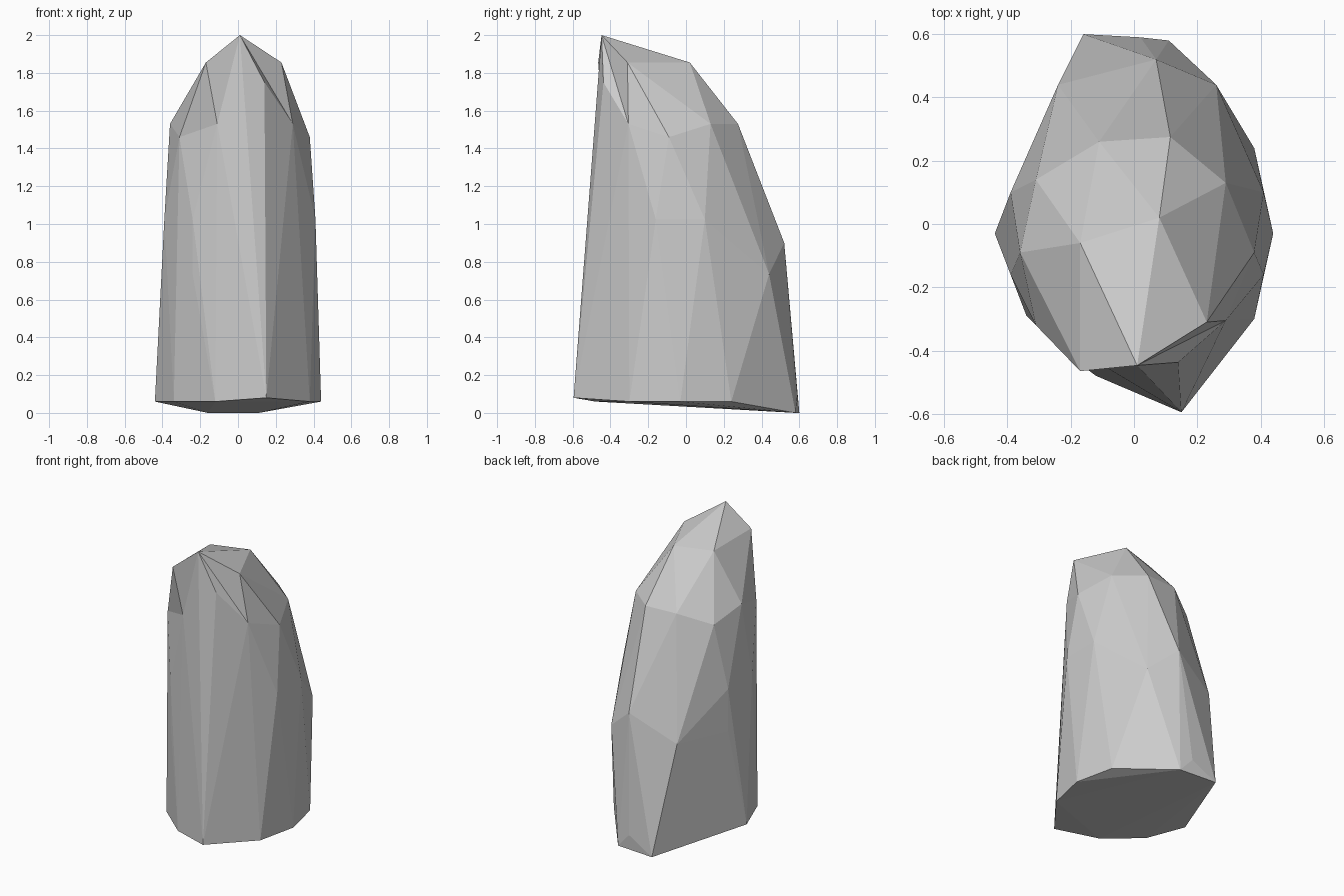
import bpy, bmesh
from mathutils import Vector

if "Cube" in bpy.data.objects:
    bpy.data.objects.remove(bpy.data.objects["Cube"])


def level(z, pts):
    return [Vector((x, y, z)) for x, y in pts]


# Foot of the stone, slightly tilted towards the back
points = level(0, [(-.16, .60), (.11, .58)])
points += level(.06, [(.38, .24), (.44, -.03), (.38, -.30), (-.12, -.48), (-.34, -.29), (-.44, -.03)])
points += level(.08, [(.15, -.595)]) + level(.10, [(.02, .59)])

# Waist: two similar levels with matching left and right sides
for z, back in ((.735, .44), (1.025, .32)):
    points += level(z, [(.41, .10), (.41, -.16), (-.39, .10), (-.39, -.16),
                        (.26, back), (-.24, back), (-.24, -.39)])
points += level(.90, [(.07, .52)])

# Shoulder
points += level(1.46, [(.38, -.09), (-.31, .14), (-.31, -.32)])
points += level(1.53, [(-.36, -.09), (-.11, .26), (.115, .275), (.29, .13), (.29, -.305), (-.11, -.44)])

# Crown: the front part overhangs a chipped ledge
points += level(1.855, [(.08, .02), (-.17, -.06)])
overhang = level(1.855, [(-.17, -.465), (.23, -.31)]) + level(1.75, [(.14, -.437)]) + level(2, [(.01, -.447)])

# Skin the facets with the overhang pulled back, then push it forward over the ledge
bm = bmesh.new()
for p in points:
    bm.verts.new(p)
pull = Vector((0, .1, 0))
lip = [bm.verts.new(p + pull) for p in overhang]
bmesh.ops.convex_hull(bm, input=bm.verts[:])
for v in lip:
    if v.is_valid:
        v.co -= pull
bmesh.ops.delete(bm, geom=[v for v in bm.verts if not v.link_faces], context='VERTS')
bmesh.ops.recalc_face_normals(bm, faces=bm.faces[:])

mesh = bpy.data.meshes.new("standing_stone")
bm.to_mesh(mesh)
bm.free()
stone = bpy.data.objects.new("standing_stone", mesh)
bpy.context.collection.objects.link(stone)
